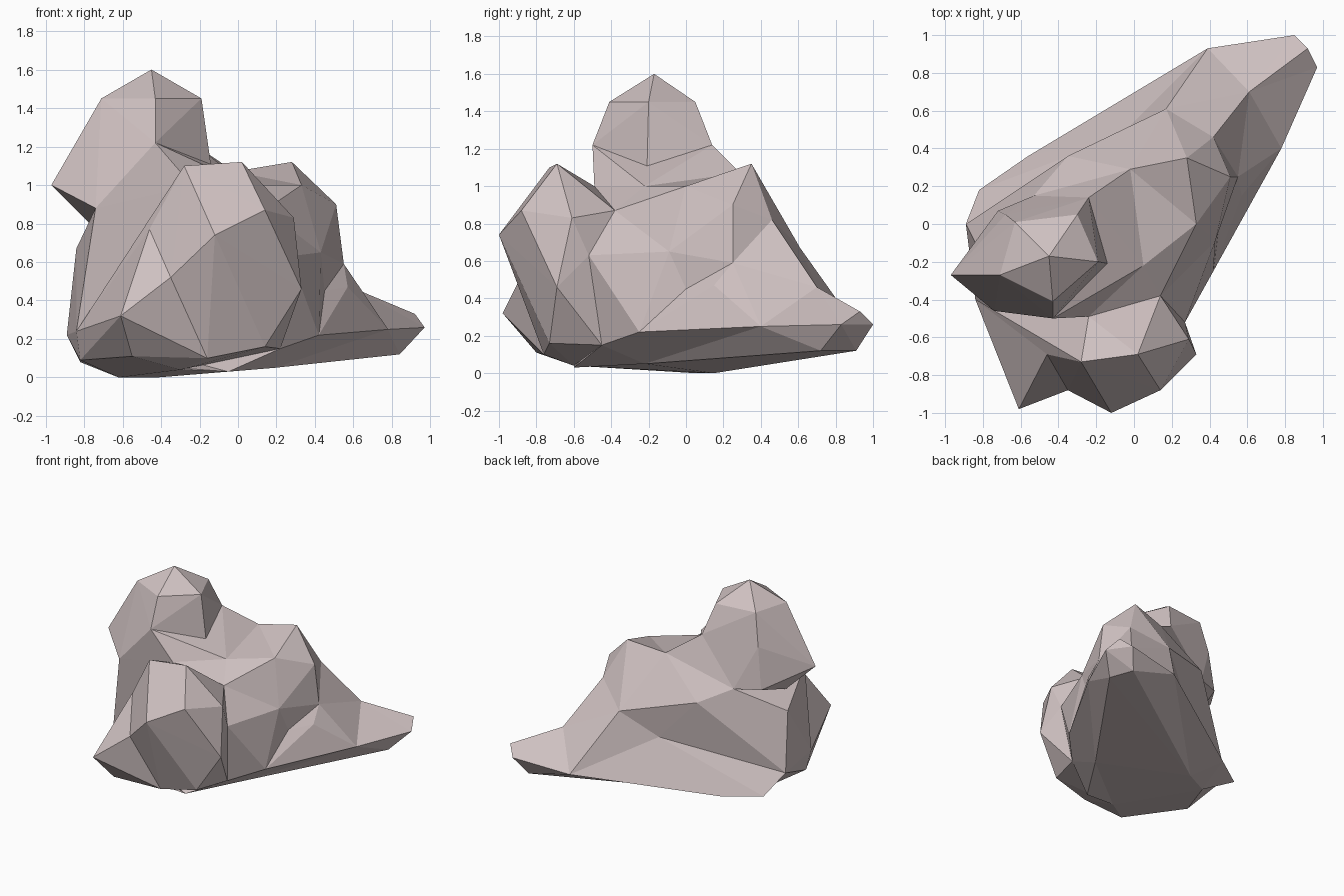
import bpy
import bmesh
from mathutils import Vector

default_cube = bpy.data.objects.get("Cube")
if default_cube:
    bpy.data.objects.remove(default_cube, do_unlink=True)

# Single stone colour
stone = bpy.data.materials.new("warm_grey_stone")
stone.use_nodes = True
stone_colour = (0.62, 0.53, 0.53, 1.0)
stone.diffuse_color = stone_colour
shader = stone.node_tree.nodes["Principled BSDF"]
shader.inputs["Base Color"].default_value = stone_colour
shader.inputs["Roughness"].default_value = 0.9

# Corner points shared by neighbouring rocks, in hundredths of a unit
crest = dict(
    ridge_peak=(28, 35, 112), ridge_saddle=(-2, 29, 107),
    shelf_right=(33, 0, 100), shelf_middle=(5, -22, 100),
    shelf_front=(-24, -49, 100), shelf_corner=(14, -38, 87),
    shoulder_upper=(51, 25, 90), shoulder_lower=(55, 25, 59),
    shoulder_back=(42, 46, 82), spine_middle=(17, 61, 67),
    spine_low=(61, 70, 46), rear_ledge=(-35, 36, 78),
    rear_neck=(-53, 15, 86), cheek_left=(-84, -10, 67),
    cheek_front=(-74, -46, 88), flank_front=(27, -52, 63),
    flank_middle=(43, -9, 65), rear_bulge=(-8, 46, 47),
    dent_front=(45, 0, 45), dent_back=(57, 15, 47),
)
base = dict(
    rim_front=(22, -45, 15), rim_right=(42, -25, 22), rim_tail=(78, 40, 25),
    rim_back=(39, 93, 22), rim_rear_left=(-56, 36, 8),
    rim_left_back=(-82, 18, 8), rim_left=(-89, 0, 22),
    rim_left_front=(-84, -40, 24), toe_left=(-82, -36, 9),
    sole_left=(-62, 5, 0), sole_middle=(-42, 15, 0),
    sole_right=(-5, -60, 3), sole_flank=(19, -22, 5),
    sole_front=(-30, -60, 4),
    tip_back=(85, 100, 26), tip_top=(92, 93, 33), tip_side=(97, 83, 26),
    tip_under_right=(84, 72, 12), tip_under_left=(77, 91, 12),
)
front = dict(
    lump_top_left=(-28, -73, 110), lump_top_right=(2, -69, 112),
    lump_brow=(14, -88, 87), lump_nose=(-12, -100, 74),
    lump_side=(29, -61, 83), lump_hip=(33, -69, 46),
    lump_foot_right=(14, -73, 16), lump_foot=(-16, -76, 10),
    lump_cleft=(-35, -88, 52), spur_tip=(-61, -98, 32),
    spur_crest=(-46, -69, 77), spur_under=(-55, -80, 11),
)
head = dict(
    apex=(-45, -17, 160), crown_left=(-71, -27, 145),
    crown_front=(-43, -41, 145), crown_right=(-19, -20, 145),
    crown_back=(-30, 5, 145), crown_rear=(-63, 1, 145),
    brow_front=(-43, -50, 122), brow_right=(-13, -21, 103),
    brow_back=(-24, 14, 122), brow_rear=(-68, 5, 120),
    beak=(-97, -27, 100), jaw=(-77, -18, 80), jaw_rear=(-72, 7, 87),
)
points = {**crest, **base, **front, **head}


def finish(name, bm):
    """Turn the bmesh into a flat-faced stone object."""
    bmesh.ops.recalc_face_normals(bm, faces=bm.faces)
    mesh = bpy.data.meshes.new(name)
    bm.to_mesh(mesh)
    bm.free()
    mesh.materials.append(stone)
    rock = bpy.data.objects.new(name, mesh)
    bpy.context.collection.objects.link(rock)


def boulder(name, corners):
    """Convex rock wrapped tightly around the named corners."""
    bm = bmesh.new()
    for corner in corners:
        bm.verts.new(Vector(points[corner]) / 100)
    bmesh.ops.convex_hull(bm, input=bm.verts)
    loose = [v for v in bm.verts if not v.link_faces]
    bmesh.ops.delete(bm, geom=loose, context="VERTS")
    finish(name, bm)


def faceted(name, facets):
    """Rock with hollows, built from facets between named corners."""
    bm = bmesh.new()
    corners = {}
    for facet in facets:
        for corner in facet.split():
            if corner not in corners:
                corners[corner] = bm.verts.new(Vector(points[corner]) / 100)
        bm.faces.new([corners[corner] for corner in facet.split()])
    bmesh.ops.triangulate(bm, faces=bm.faces)
    finish(name, bm)


# Large central mass with its tongue reaching out behind
faceted("main_boulder", [
    # top shelf and ridge
    "rear_neck cheek_front shelf_front shelf_middle ridge_saddle",
    "ridge_saddle shelf_middle shelf_right ridge_peak",
    "shelf_front shelf_corner shelf_right shelf_middle",
    "ridge_peak shelf_right shoulder_upper",
    "ridge_peak shoulder_upper shoulder_back",
    "ridge_peak shoulder_back spine_low spine_middle",
    # long flank with its shallow hollow
    "shelf_corner flank_front flank_middle shelf_right",
    "shelf_right flank_middle shoulder_lower shoulder_upper",
    "shoulder_upper shoulder_lower shoulder_back",
    "shoulder_back shoulder_lower rim_tail spine_low",
    "flank_front rim_front rim_right flank_middle",
    "flank_middle dent_front shoulder_lower",
    "dent_front dent_back shoulder_lower",
    "flank_middle rim_right dent_front",
    "dent_front rim_right dent_back",
    "rim_right rim_tail dent_back",
    "dent_back rim_tail shoulder_lower",
    # tongue
    "spine_low rim_tail tip_side tip_top",
    "spine_middle spine_low rim_back",
    "spine_low tip_top tip_back rim_back",
    "tip_top tip_side tip_back",
    # rear wall and ledge
    "ridge_saddle ridge_peak spine_middle",
    "ridge_saddle spine_middle rear_bulge rear_ledge",
    "ridge_saddle rear_ledge rear_neck",
    "rear_neck rear_ledge cheek_left",
    "rear_ledge rear_bulge rim_left cheek_left",
    "spine_middle rim_back rear_bulge",
    "rear_bulge rim_back rim_rear_left",
    "rear_bulge rim_rear_left rim_left_back",
    "rear_bulge rim_left_back rim_left",
    # narrow end and front wall
    "rear_neck cheek_left cheek_front",
    "cheek_left rim_left rim_left_front cheek_front",
    "cheek_front rim_left_front rim_front flank_front shelf_corner shelf_front",
    # underside
    "rim_front rim_right sole_flank",
    "rim_right rim_tail tip_side tip_under_right sole_flank",
    "tip_side tip_back tip_under_left tip_under_right",
    "tip_back rim_back tip_under_left",
    "tip_under_right tip_under_left sole_middle sole_flank",
    "tip_under_left rim_back rim_rear_left sole_middle",
    "rim_rear_left rim_left_back sole_left sole_middle",
    "rim_left_back rim_left toe_left sole_left",
    "rim_left rim_left_front toe_left",
    "rim_left_front rim_front sole_right sole_front toe_left",
    "rim_front sole_flank sole_right",
    "sole_front sole_right sole_flank sole_middle sole_left toe_left",
])

# Upright rock at the front
boulder("front_boulder", [
    "lump_top_left", "lump_top_right", "lump_brow", "lump_nose", "lump_side",
    "lump_hip", "lump_foot_right", "lump_foot", "lump_cleft", "spur_crest",
    "shelf_corner", "shelf_front", "flank_front", "rim_front", "sole_front",
])

# Pointed spur leaning on the front rock, and the web behind it
boulder("front_spur", [
    "spur_tip", "spur_crest", "spur_under", "lump_cleft", "lump_foot",
    "rim_left_front", "toe_left", "sole_front",
])
boulder("spur_web", [
    "lump_top_left", "spur_crest", "rim_left_front", "shelf_front",
])

# Top rock and the neck that carries it
boulder("top_boulder", [*head, "rear_neck", "cheek_front"])
boulder("neck_boulder", [
    "brow_front", "brow_right", "brow_back", "ridge_saddle", "rear_neck",
    "shelf_front", "shelf_middle", "cheek_front", "jaw",
])
